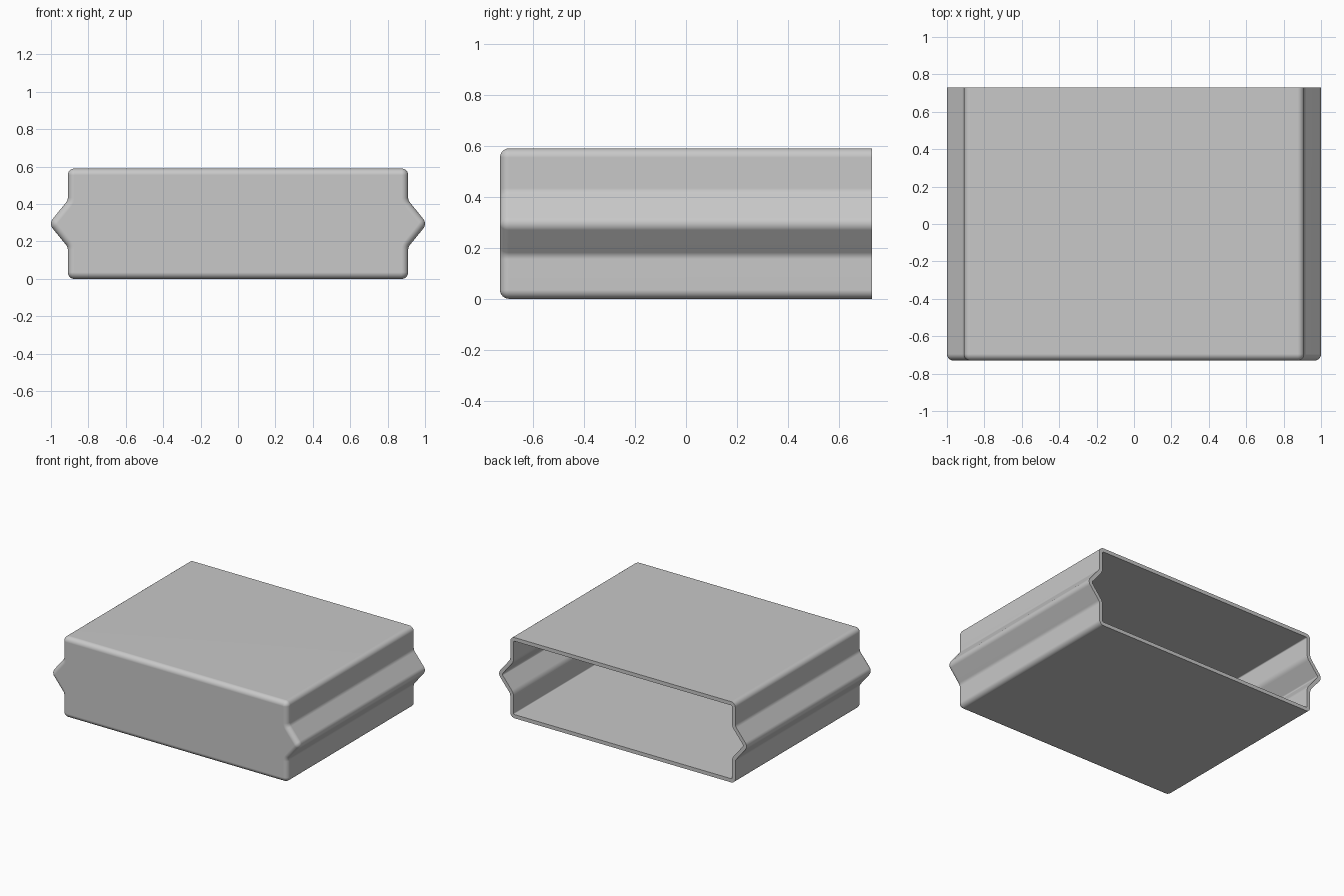
import bpy
import bmesh
import math
from mathutils import Vector

cube = bpy.data.objects.get("Cube")
if cube:
    bpy.data.objects.remove(cube, do_unlink=True)

HALF_DEPTH = 0.73
WALL = 0.027
ROUND = 0.035
STEPS = 6

# Right half of the cross-section (x, z, corner radius), bottom to top
half = [(0.91, 0.0, 0.035), (0.91, 0.17, 0.04), (1.0115, 0.295, 0.04),
        (0.91, 0.42, 0.04), (0.91, 0.59, 0.035)]
profile = half + [(-x, z, r) for x, z, r in reversed(half)]


def section(inset):
    """Rounded cross-section, moved inwards by a distance."""
    result = []
    for i, (x, z, radius) in enumerate(profile):
        p = Vector((x, z))
        before = (p - Vector(profile[i - 1][:2])).normalized()
        after = (Vector(profile[(i + 1) % len(profile)][:2]) - p).normalized()
        n1 = Vector((-before.y, before.x))
        n2 = Vector((-after.y, after.x))
        mid = (n1 + n2) / (1 + n1.dot(n2))
        turn = before.x * after.y - before.y * after.x
        sign = 1 if turn > 0 else -1
        r = max(radius - sign * inset, 0.002)
        centre = p + mid * (inset + sign * r)
        start = math.atan2(-sign * n1.y, -sign * n1.x)
        sweep = math.atan2(turn, before.dot(after))
        for k in range(STEPS + 1):
            a = start + sweep * k / STEPS
            result.append(centre + r * Vector((math.cos(a), math.sin(a))))
    return result


# Rings from the closed front, over its rounded rim, back and into the cavity
rings = []
for k in range(STEPS, -1, -1):
    a = math.pi / 2 * k / STEPS
    rings.append((ROUND * (1 - math.cos(a)),
                  -HALF_DEPTH + ROUND * (1 - math.sin(a))))
rings += [(0, HALF_DEPTH), (WALL, HALF_DEPTH), (WALL, -HALF_DEPTH + WALL)]

bm = bmesh.new()
loops = [[bm.verts.new((p.x, y, p.y)) for p in section(d)] for d, y in rings]
for a, b in zip(loops, loops[1:]):
    for i in range(len(a)):
        j = (i + 1) % len(a)
        bm.faces.new((a[i], a[j], b[j], b[i]))
bm.faces.new(loops[0])
bm.faces.new(loops[-1])
bmesh.ops.recalc_face_normals(bm, faces=bm.faces[:])

mesh = bpy.data.meshes.new("sleeve")
bm.to_mesh(mesh)
bm.free()
sleeve = bpy.data.objects.new("sleeve", mesh)
bpy.context.collection.objects.link(sleeve)

# Light grey material
grey = bpy.data.materials.new("light_grey")
grey.use_nodes = True
colour = (0.58, 0.58, 0.58, 1)
grey.diffuse_color = colour
grey.node_tree.nodes["Principled BSDF"].inputs["Base Color"].default_value = colour
mesh.materials.append(grey)

# Smooth rounded edges with flat panels
bpy.ops.object.select_all(action="DESELECT")
sleeve.select_set(True)
bpy.context.view_layer.objects.active = sleeve
bpy.ops.object.shade_smooth_by_angle(angle=math.radians(35))
normals = sleeve.modifiers.new("flat_panels", "WEIGHTED_NORMAL")
normals.keep_sharp = True
